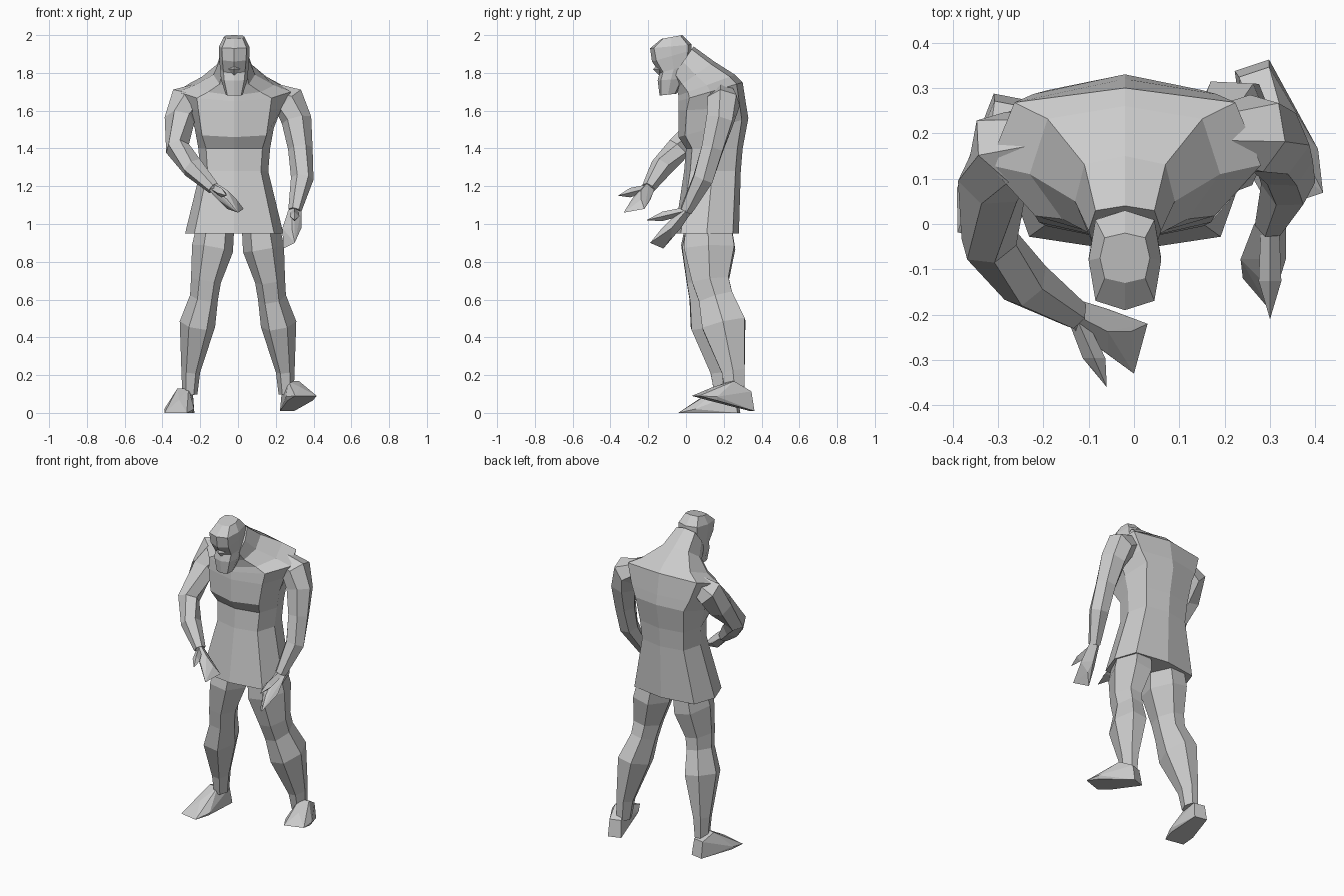
import bpy, bmesh
from math import sin, cos, pi, copysign
from mathutils import Vector

cube = bpy.data.objects.get("Cube")
if cube:
    bpy.data.objects.remove(cube, do_unlink=True)

grey = (0.6, 0.6, 0.6, 1)
clay = bpy.data.materials.new("plain grey")
clay.use_nodes = True
clay.diffuse_color = grey
clay.node_tree.nodes["Principled BSDF"].inputs["Base Color"].default_value = grey


def finish(name, bm):
    bmesh.ops.recalc_face_normals(bm, faces=bm.faces)
    mesh = bpy.data.meshes.new(name)
    bm.to_mesh(mesh)
    bm.free()
    mesh.materials.append(clay)
    bpy.context.collection.objects.link(bpy.data.objects.new(name, mesh))


def skin(name, rings):
    """Bridge matching rings of points and cap both ends."""
    bm = bmesh.new()
    loops = [[bm.verts.new(point) for point in ring] for ring in rings]
    for low, high in zip(loops, loops[1:]):
        for i in range(len(low)):
            bm.faces.new((low[i - 1], low[i], high[i], high[i - 1]))
    bm.faces.new(loops[0])
    bm.faces.new(loops[-1])
    finish(name, bm)


def soft(value, power):
    """Bend a circle's sine or cosine: low powers are boxy, high ones pointed."""
    return copysign(abs(round(value, 3)) ** power, value)


def trunk(name, sections, centre=-0.02, sides=8):
    """Each section: front height, rise to the back, half width, front y, back y, front power."""
    rings = []
    for height, rise, half, front, back, front_power in sections:
        ring = []
        for k in range(sides):
            turn = 2 * pi * k / sides
            power = front_power if k > sides / 2 else 0.6
            along = (1 + soft(sin(turn), power)) / 2
            ring.append((centre + half * soft(cos(turn), power),
                         front + (back - front) * along,
                         height + rise * along))
        rings.append(ring)
    skin(name, rings)


def limb(name, path, radii, depth, sides=6):
    """Tube whose rings stand across the path, stretched front to back by depth."""
    points = [Vector(point) for point in path]
    rings = []
    for i, (point, radius) in enumerate(zip(points, radii)):
        before = points[max(i - 1, 0)]
        after = points[min(i + 1, len(points) - 1)]
        along = (after - before).normalized()
        across = along.cross(Vector((0, 1, 0.3))).normalized()
        forward = along.cross(across) * depth
        turns = [2 * pi * k / sides for k in range(sides)]
        rings.append([point + radius * (across * cos(t) + forward * sin(t)) for t in turns])
    skin(name, rings)


def hull(name, points):
    bm = bmesh.new()
    for point in points:
        bm.verts.new(point)
    bmesh.ops.convex_hull(bm, input=bm.verts)
    loose = [vert for vert in bm.verts if not vert.link_faces]
    bmesh.ops.delete(bm, geom=loose, context="VERTS")
    finish(name, bm)


def knuckle(centre, size):
    """Six points around a joint."""
    axes = Vector((size, 0, 0)), Vector((0, size, 0)), Vector((0, 0, size))
    return [centre + sign * axis for axis in axes for sign in (-1, 1)]


def hand(side, wrist, inner_tip, outer_tip, thumb_tip):
    wrist, inner, outer, thumb = map(Vector, (wrist, inner_tip, outer_tip, thumb_tip))
    palm = wrist.lerp((inner + outer) / 2, 0.5)
    hull(side + "_hand", knuckle(wrist, 0.035) + knuckle(palm, 0.05) + [inner, outer])
    hull(side + "_thumb", knuckle(wrist, 0.02) + knuckle(wrist.lerp(thumb, 0.6), 0.025) + [thumb])


def foot(side, heel, toe):
    heel, toe = Vector(heel), Vector(toe)
    forward = (toe - heel).normalized()
    across = forward.cross(Vector((0, 0, 1))).normalized()
    up = Vector((0, 0, 0.1))
    points = [heel.lerp(toe, 0.7) + up * 0.7]
    for sign in (-1, 1):
        edge = across * sign
        points += [heel + edge * 0.04,
                   heel.lerp(toe, 0.05) + edge * 0.035 + up,
                   heel.lerp(toe, 0.35) + edge * 0.03 + up * 1.3,
                   heel.lerp(toe, 0.7) + edge * 0.08 + up * 0.2,
                   heel.lerp(toe, 0.7) + edge * 0.07,
                   toe + edge * 0.06]
    hull(side + "_foot", points)


def leg(side, sign, back):
    """Hip, thigh, knee, calf and ankle; the lower leg trails by back."""
    path = [(sign * 0.12, 0.12, 0.98),
            (sign * 0.135, 0.11 + back / 4, 0.87),
            (sign * 0.17, 0.1 + back / 2, 0.7),
            (sign * 0.18, 0.11 + back * 0.8, 0.61),
            (sign * 0.215, 0.14 + back, 0.47),
            (sign * 0.25, 0.19 + back, 0.22),
            (sign * 0.255, 0.2 + back, 0.1)]
    limb(side + "_leg", path, (0.1, 0.11, 0.08, 0.075, 0.095, 0.05, 0.04), depth=1.4)


# Flared tunic, waist, chest, hunched shoulders and neck
trunk("torso_and_tunic", [
    (0.95, 0, 0.26, -0.06, 0.28, 0.6),
    (1.28, 0, 0.18, -0.01, 0.29, 0.7),
    (1.4, 0, 0.19, 0, 0.3, 0.7),
    (1.46, 0.1, 0.21, -0.04, 0.33, 0.6),
    (1.6, 0.02, 0.25, -0.04, 0.32, 0.8),
    (1.65, 0.1, 0.3, -0.04, 0.3, 1.2),
    (1.68, 0.11, 0.21, -0.04, 0.26, 1.2),
    (1.72, 0.14, 0.11, -0.05, 0.15, 1),
    (1.78, 0.16, 0.08, -0.07, 0.04, 0.6),
])

# Head from the beard up to the crown, with a small nose
trunk("head", [
    (1.68, 0.01, 0.045, -0.14, -0.05, 0.6),
    (1.76, 0.01, 0.07, -0.15, -0.01, 0.8),
    (1.8, 0.04, 0.075, -0.14, 0.01, 0.8),
    (1.86, 0.06, 0.08, -0.18, 0.03, 0.7),
    (1.93, 0.02, 0.08, -0.19, 0.03, 0.6),
    (1.98, 0.02, 0.055, -0.13, -0.02, 0.6),
])
hull("nose", knuckle(Vector((-0.02, -0.14, 1.82)), 0.035))

# Arms: the right bends across the belly, the left hangs
arm_radii = (0.06, 0.09, 0.08, 0.065, 0.06, 0.035)
right_wrist = (-0.13, -0.2, 1.19)
left_wrist = (0.3, 0, 1.07)
limb("right_arm", [(-0.2, 0.19, 1.69), (-0.28, 0.17, 1.65), (-0.31, 0.1, 1.55),
                   (-0.32, -0.04, 1.4), (-0.24, -0.13, 1.3), right_wrist],
     arm_radii, depth=1)
limb("left_arm", [(0.18, 0.2, 1.69), (0.27, 0.2, 1.65), (0.31, 0.18, 1.55),
                  (0.33, 0.14, 1.4), (0.34, 0.09, 1.24), left_wrist],
     arm_radii, depth=1)
hand("right", right_wrist, (0.03, -0.22, 1.08), (0, -0.33, 1.06), (-0.06, -0.36, 1.15))
hand("left", left_wrist, (0.24, -0.12, 0.87), (0.3, -0.19, 0.9), (0.3, -0.21, 1.02))

# Legs astride, feet turned out, the left one resting on its heel
leg("right", -1, back=0)
leg("left", 1, back=0.06)
foot("right", (-0.27, 0.28, 0), (-0.33, -0.03, 0))
foot("left", (0.26, 0.35, 0.01), (0.36, 0.05, 0.09))
